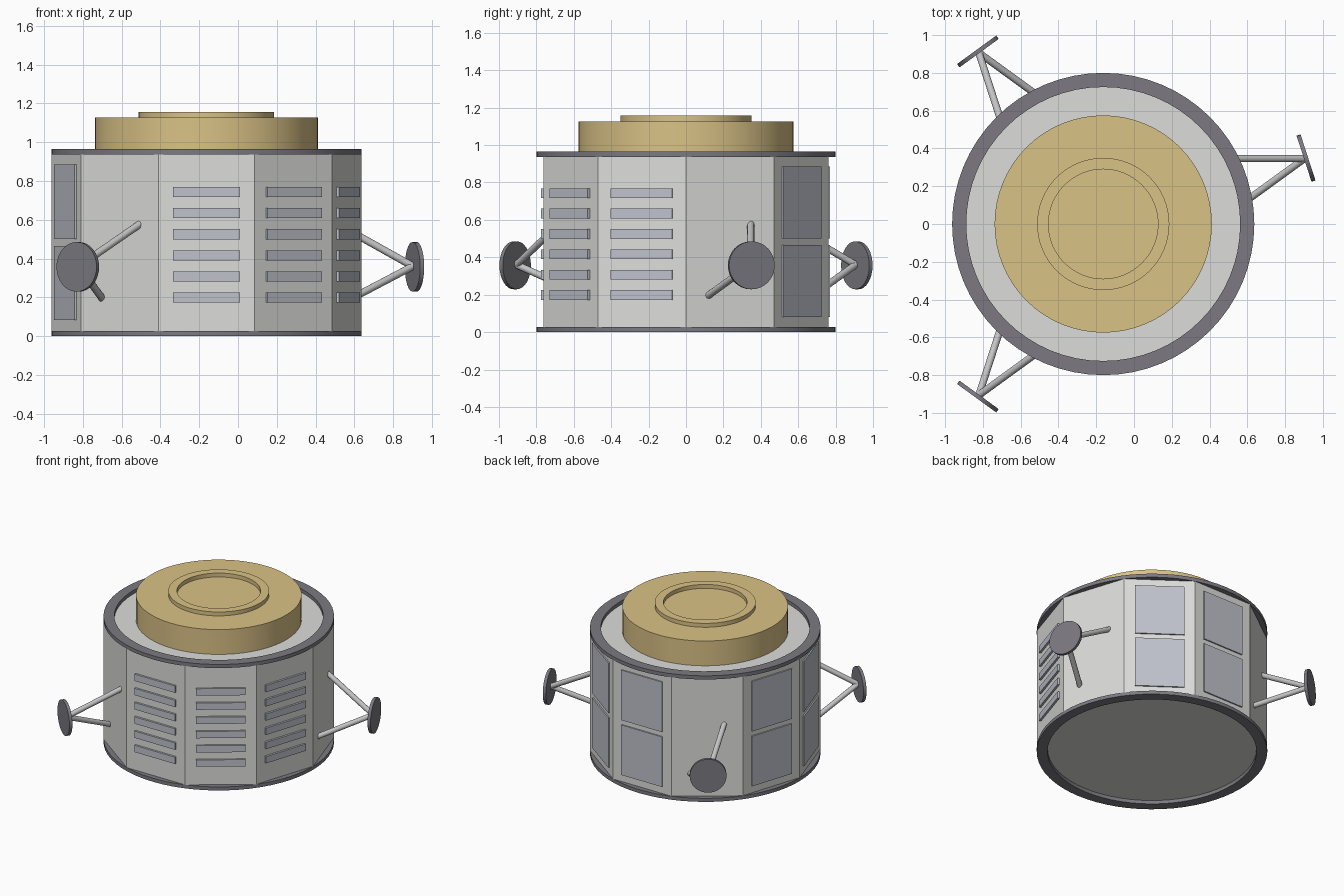
import bpy, bmesh, math
from mathutils import Vector, Matrix

if "Cube" in bpy.data.objects:
    bpy.data.objects.remove(bpy.data.objects["Cube"], do_unlink=True)

CX = -0.163                          # axis of the drum
R = 0.80                             # drum corner radius
SIDES = 10
APOTHEM = R * math.cos(math.pi / SIDES)


def material(name, rgb):
    m = bpy.data.materials.new(name)
    m.use_nodes = True
    m.diffuse_color = (*rgb, 1)
    m.node_tree.nodes["Principled BSDF"].inputs["Base Color"].default_value = (*rgb, 1)
    return m


WHITE = material("off_white", (0.72, 0.72, 0.70))
DARK = material("dark_grey", (0.20, 0.195, 0.22))
PANEL = material("blue_grey", (0.52, 0.54, 0.60))
METAL = material("light_metal", (0.55, 0.55, 0.56))
GOLD = material("gold_tan", (0.70, 0.54, 0.24))


def finish(bm, name, mat, smooth=False):
    bmesh.ops.recalc_face_normals(bm, faces=bm.faces)
    mesh = bpy.data.meshes.new(name)
    bm.to_mesh(mesh)
    bm.free()
    mesh.materials.append(mat)
    obj = bpy.data.objects.new(name, mesh)
    bpy.context.collection.objects.link(obj)
    if smooth:
        bpy.ops.object.select_all(action="DESELECT")
        obj.select_set(True)
        bpy.context.view_layer.objects.active = obj
        bpy.ops.object.shade_smooth_by_angle(angle=math.radians(40))
    return obj


def rod(name, mat, a, b, radius, segments, smooth=True):
    """Closed cylinder from point a to point b."""
    a, b = Vector(a), Vector(b)
    axis = b - a
    place = Matrix.Translation((a + b) / 2) @ axis.to_track_quat("Z", "Y").to_matrix().to_4x4()
    bm = bmesh.new()
    bmesh.ops.create_cone(bm, cap_ends=True, segments=segments, radius1=radius,
                          radius2=radius, depth=axis.length, matrix=place)
    return finish(bm, name, mat, smooth)


def ring(name, mat, outer, inner, z0, z1, segments=64):
    """Flat hoop with a rectangular section."""
    bm = bmesh.new()
    section = [(outer, z0), (outer, z1), (inner, z1), (inner, z0)]
    loops = []
    for i in range(segments):
        a = math.tau * i / segments
        loops.append([bm.verts.new((CX + r * math.cos(a), r * math.sin(a), z))
                      for r, z in section])
    for i in range(segments):
        p, q = loops[i], loops[(i + 1) % segments]
        for k in range(4):
            n = (k + 1) % 4
            bm.faces.new((p[k], q[k], q[n], p[n]))
    return finish(bm, name, mat, True)


def on_wall(degrees, out, along, z):
    """Point by distance from the axis, sideways offset and height."""
    a = math.radians(degrees)
    return Vector((CX + out * math.cos(a) - along * math.sin(a),
                   out * math.sin(a) + along * math.cos(a), z))


def plate(name, degrees, z, height, proud, width=0.345):
    """Thin slab standing proud of one drum face."""
    depth = proud + 0.02
    place = (Matrix.Translation(on_wall(degrees, APOTHEM + proud - depth / 2, 0, z))
             @ Matrix.Rotation(math.radians(degrees), 4, "Z")
             @ Matrix.Diagonal((depth, width, height, 1)))
    bm = bmesh.new()
    bmesh.ops.create_cube(bm, size=1, matrix=place)
    return finish(bm, name, PANEL)


# Ten-sided drum with its end hoops
bm = bmesh.new()
bottom = [bm.verts.new((CX + R * math.cos(math.tau * i / SIDES),
                        R * math.sin(math.tau * i / SIDES), 0.027)) for i in range(SIDES)]
base = bm.faces.new(bottom)
top = bmesh.ops.extrude_face_region(bm, geom=[base])["geom"]
bmesh.ops.translate(bm, vec=(0, 0, 0.91),
                    verts=[v for v in top if isinstance(v, bmesh.types.BMVert)])
if not any(all(v in bottom for v in f.verts) for f in bm.faces):
    bm.faces.new(bottom)
finish(bm, "drum_body", WHITE)
ring("bottom_hoop", DARK, R, 0.725, 0, 0.027)
ring("top_hoop", DARK, R, 0.725, 0.937, 0.965)

# Round cap with a raised lip
rod("cap", GOLD, (CX, 0, 0.93), (CX, 0, 1.127), 0.575, 64)
ring("cap_lip", GOLD, 0.35, 0.29, 1.12, 1.157)

# Louvres on three faces
for face, degrees in enumerate((-90, -54, -18)):
    for row in range(6):
        plate(f"louvre_{face}_{row}", degrees, 0.198 + 0.109 * row, 0.052, 0.015)

# Pairs of panels on four faces
for face, degrees in enumerate((54, 90, 162, 198)):
    for label, z in (("lower", 0.273), ("upper", 0.693)):
        plate(f"{label}_panel_{face}", degrees, z, 0.383, 0.01)

# Three outriggers: a round pad on two struts
for i, degrees in enumerate((18, 126, 234)):
    rod(f"pad_{i}", DARK, on_wall(degrees, 1.118, 0, 0.357),
        on_wall(degrees, 1.14, 0, 0.357), 0.128, 32)
    tip = on_wall(degrees, 1.12, 0, 0.36)
    rod(f"upper_strut_{i}", METAL, tip, on_wall(degrees, APOTHEM - 0.01, 0.12, 0.577), 0.019, 16)
    rod(f"lower_strut_{i}", METAL, tip, on_wall(degrees, APOTHEM - 0.01, -0.12, 0.195), 0.019, 16)
